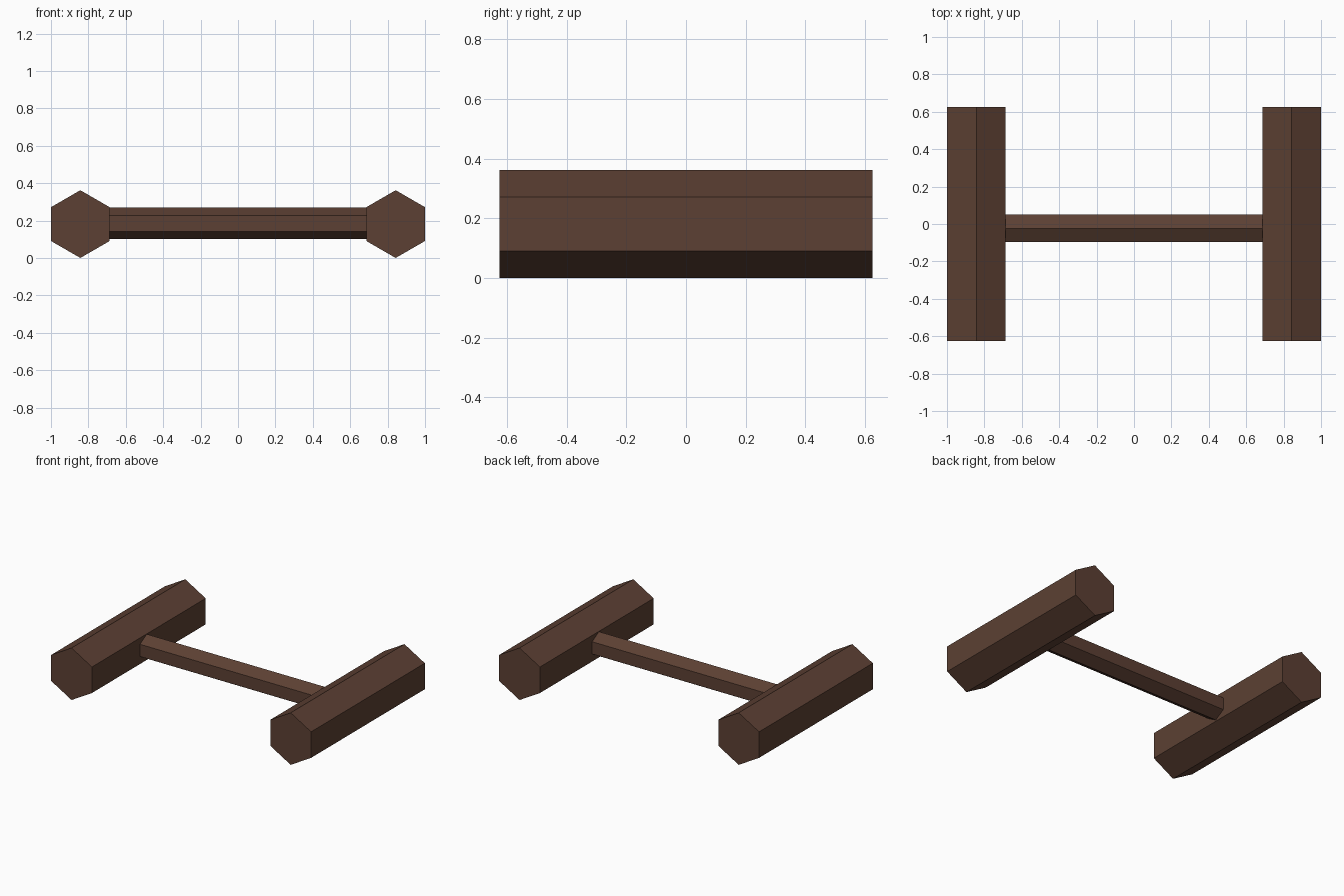
import bpy
from math import pi

cube = bpy.data.objects.get("Cube")
if cube:
    bpy.data.objects.remove(cube, do_unlink=True)

# Dark brown wood
wood = bpy.data.materials.new("dark_brown_wood")
wood.use_nodes = True
colour = (0.107, 0.051, 0.033, 1)
wood.diffuse_color = colour
wood.node_tree.nodes["Principled BSDF"].inputs["Base Color"].default_value = colour


def hex_beam(name, radius, length, location, along_x=False):
    """Flat-faced hexagonal beam with a ridge on top, lying along y or x."""
    bpy.ops.mesh.primitive_cylinder_add(vertices=6, radius=radius, depth=length)
    beam = bpy.context.object
    beam.name = name
    beam.rotation_euler = (pi / 2, 0, pi / 2 if along_x else 0)
    beam.location = location
    beam.data.materials.append(wood)
    bpy.ops.object.transform_apply(location=False, rotation=True, scale=False)
    return beam


# Two thick side beams
for side, sign in (("left", 1), ("right", -1)):
    hex_beam(side + "_beam", 0.181, 1.25, (sign * 0.843, 0, 0.181))

# Thin crossbar joining them, set slightly towards the front
hex_beam("crossbar", 0.085, 1.376, (0, -0.023, 0.185), along_x=True)
